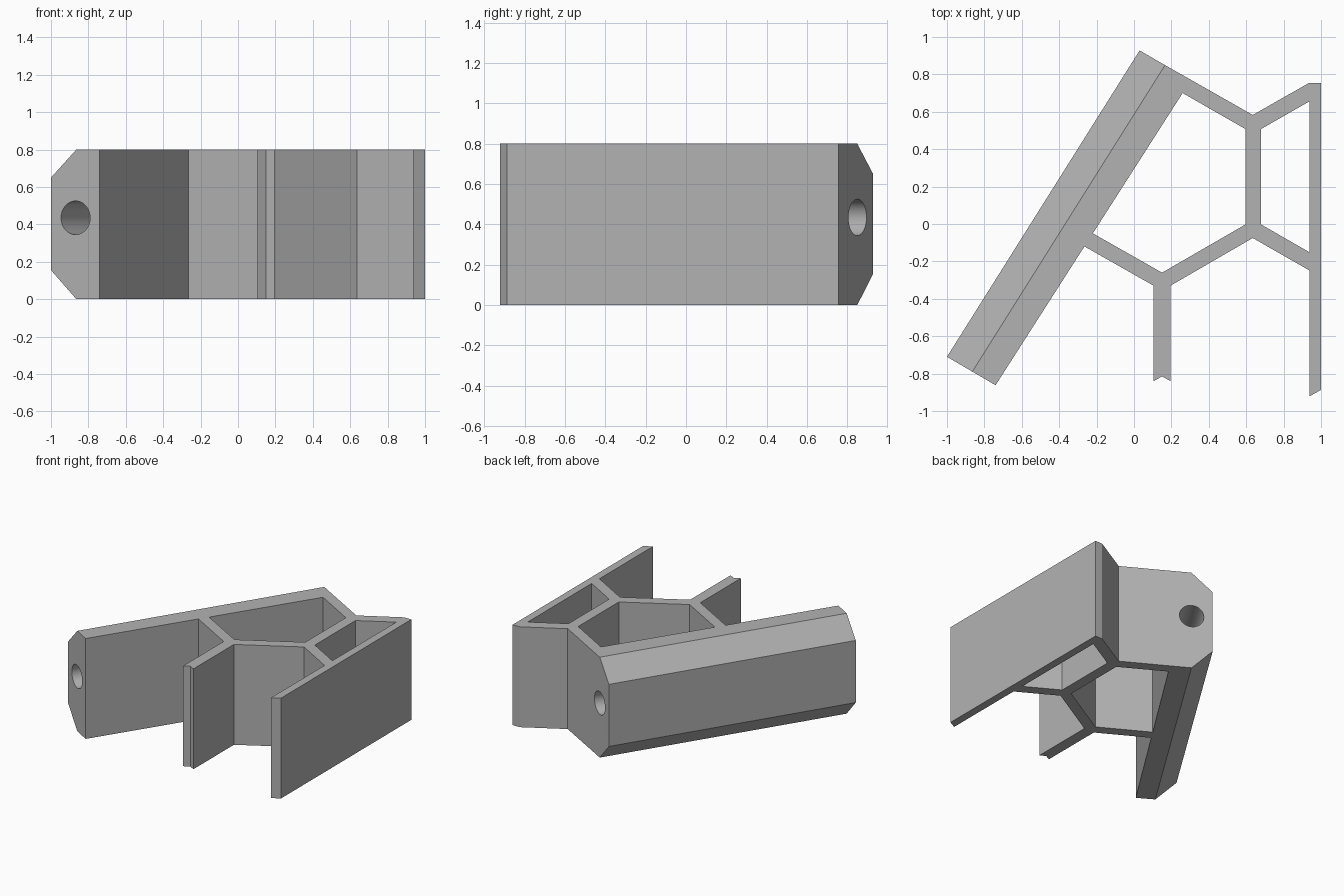
import bpy, bmesh, math
from mathutils import Vector

HEIGHT = 0.8

cube = bpy.data.objects.get("Cube")
if cube:
    bpy.data.objects.remove(cube, do_unlink=True)

grey = bpy.data.materials.new("mid_grey")
grey.use_nodes = True
colour = (0.45, 0.45, 0.45, 1)
grey.diffuse_color = colour
grey.node_tree.nodes["Principled BSDF"].inputs["Base Color"].default_value = colour


def make_object(name, bm):
    bmesh.ops.recalc_face_normals(bm, faces=bm.faces)
    mesh = bpy.data.meshes.new(name)
    bm.to_mesh(mesh)
    bm.free()
    mesh.materials.append(grey)
    obj = bpy.data.objects.new(name, mesh)
    bpy.context.collection.objects.link(obj)
    return obj


def prism(plan, z0, z1):
    """Extrude a plan outline upwards."""
    bm = bmesh.new()
    base = bm.faces.new([bm.verts.new((x, y, z0)) for x, y in plan])
    out = bmesh.ops.extrude_face_region(bm, geom=[base])
    top = [v for v in out["geom"] if isinstance(v, bmesh.types.BMVert)]
    bmesh.ops.translate(bm, vec=(0, 0, z1 - z0), verts=top)
    return bm


def cut(target, cutter):
    """Subtract the cutter, then throw it away."""
    cutter.hide_render = True
    mod = target.modifiers.new("cut", 'BOOLEAN')
    mod.operation = 'DIFFERENCE'
    mod.solver = 'EXACT'
    mod.object = cutter
    bpy.context.view_layer.objects.active = target
    bpy.ops.object.modifier_apply(modifier=mod.name)
    bpy.data.objects.remove(cutter, do_unlink=True)


# Outline: slanted beam, middle fin, honeycomb walls and side plate
outline = [
    (-1, -0.71), (-0.74, -0.862), (-0.265, -0.12), (0.105, -0.33),
    (0.105, -0.84), (0.15, -0.815), (0.195, -0.84), (0.195, -0.33),
    (0.635, -0.075), (0.937, -0.248), (0.937, -0.922), (1, -0.887),
    (1, 0.755), (0.937, 0.755), (0.635, 0.583), (0.165, 0.85), (0.03, 0.928)]
body = prism(outline, 0, HEIGHT)

# Chamfers along the outer side of the beam
along = Vector((1.03, 1.638, 0)).normalized()
outward = Vector((-along.y, along.x, 0))
edge = Vector((-1, -0.71, 0))
for z_edge, z_flat in ((0.155, 0), (0.65, HEIGHT)):
    outer = edge + Vector((0, 0, z_edge))
    inner = edge - outward * 0.157 + Vector((0, 0, z_flat))
    normal = (outer - inner).cross(along)
    if normal.dot(outward) < 0:
        normal.negate()
    bmesh.ops.bisect_plane(body, geom=body.verts[:] + body.edges[:] + body.faces[:],
                           plane_co=outer, plane_no=normal, clear_outer=True)
    rim = [e for e in body.edges if e.is_boundary]
    bmesh.ops.holes_fill(body, edges=rim, sides=0)
bracket = make_object("honeycomb_bracket", body)

# Open cells between the walls
hex_cell = [(-0.22, -0.05), (0.15, -0.26), (0.595, -0.003), (0.595, 0.508), (0.26, 0.7)]
side_cell = [(0.68, -0.003), (0.937, -0.15), (0.937, 0.655), (0.68, 0.508)]
for plan in (hex_cell, side_cell):
    cut(bracket, make_object("cell_cutter", prism(plan, -0.1, HEIGHT + 0.1)))

# Round bore along the beam
start, end = Vector((-0.868, -0.786, 0.435)), Vector((0.165, 0.85, 0.435))
bore = bmesh.new()
bmesh.ops.create_cone(bore, cap_ends=True, segments=48, radius1=0.09, radius2=0.09, depth=2.4)
cutter = make_object("bore_cutter", bore)
cutter.location = (start + end) / 2
cutter.rotation_euler = (end - start).to_track_quat('Z', 'Y').to_euler()
bpy.context.view_layer.update()
cut(bracket, cutter)

bpy.ops.object.select_all(action='DESELECT')
bracket.select_set(True)
bpy.context.view_layer.objects.active = bracket
bpy.ops.object.shade_smooth_by_angle(angle=math.radians(28))
